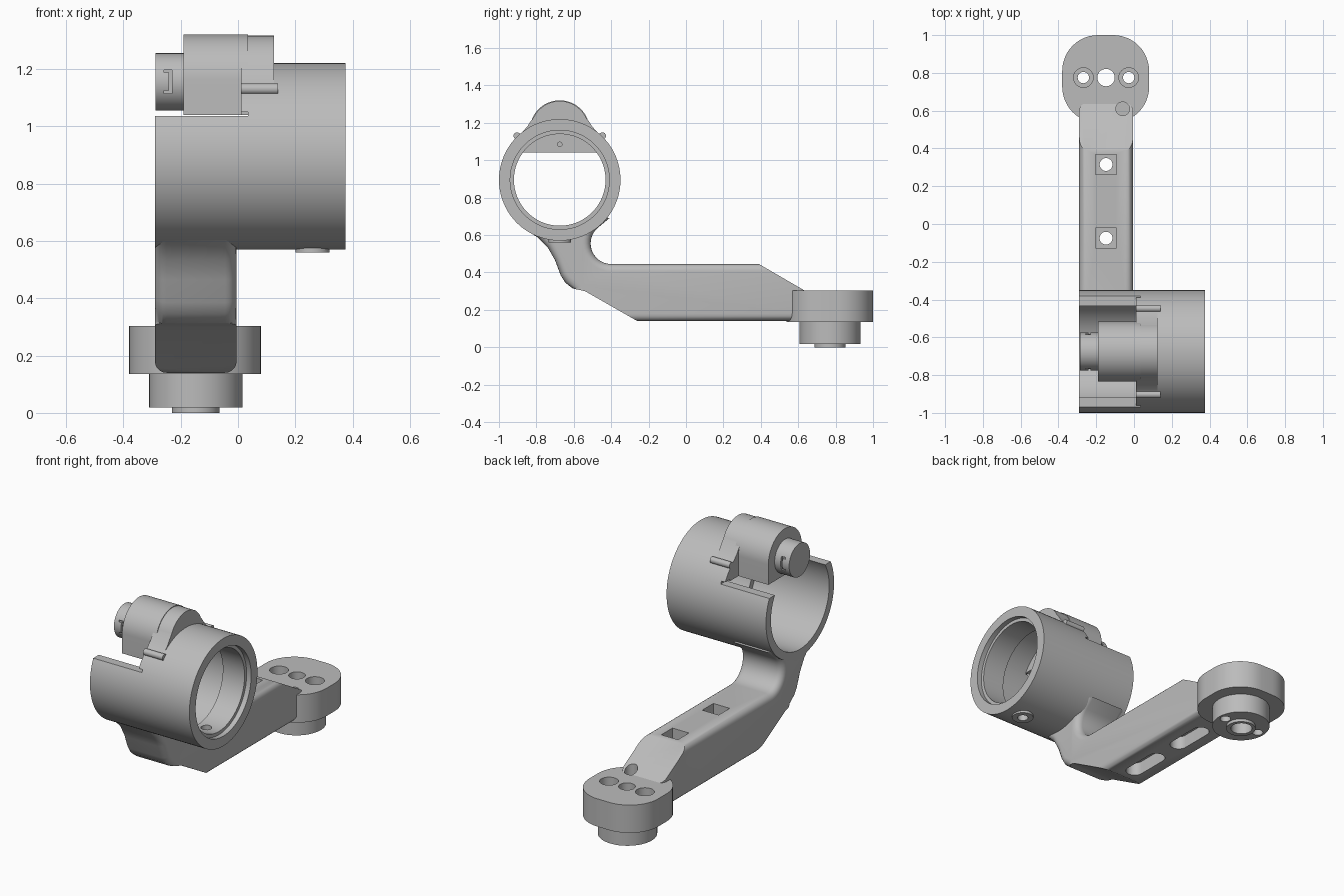
import bpy, bmesh
from math import cos, sin, pi, radians

if "Cube" in bpy.data.objects:
    bpy.data.objects.remove(bpy.data.objects["Cube"], do_unlink=True)

grey = bpy.data.materials.new("plain grey")
grey.use_nodes = True
grey.diffuse_color = (0.5, 0.5, 0.5, 1)
grey.node_tree.nodes["Principled BSDF"].inputs["Base Color"].default_value = (0.5, 0.5, 0.5, 1)

RY, RZ = -0.675, 0.895      # ring axis
CX, BY = -0.148, 0.77       # arm centre line, base centre
X0, X1 = -0.29, 0.375       # ring ends


def arc(cx, cy, r, a0=0, a1=360, n=64):
    """Points of an arc; a full circle leaves out its repeated end."""
    count = n if a1 - a0 == 360 else n + 1
    return [(cx + r * cos(radians(a0 + (a1 - a0) * i / n)),
             cy + r * sin(radians(a0 + (a1 - a0) * i / n))) for i in range(count)]


def rounded(cx, cy, hx, hy, r, n=12):
    pts = []
    for k, (sx, sy) in enumerate(((1, 1), (-1, 1), (-1, -1), (1, -1))):
        pts += arc(cx + sx * (hx - r), cy + sy * (hy - r), r, 90 * k, 90 * k + 90, n)
    return pts


def prism(name, pts, axis, a, b, bevel=0):
    """Extrude a flat outline along an axis from a to b."""
    place = {"x": lambda p, t: (t, p[0], p[1]),
             "z": lambda p, t: (p[0], p[1], t)}[axis]
    bm = bmesh.new()
    lo = [bm.verts.new(place(p, a)) for p in pts]
    hi = [bm.verts.new(place(p, b)) for p in pts]
    caps = [bm.faces.new(lo), bm.faces.new(hi)]
    for i in range(len(pts)):
        j = (i + 1) % len(pts)
        bm.faces.new((lo[i], lo[j], hi[j], hi[i]))
    bmesh.ops.recalc_face_normals(bm, faces=bm.faces)
    if bevel:
        rim = list({e for f in caps for e in f.edges})
        bmesh.ops.bevel(bm, geom=rim, offset=bevel, segments=5, profile=0.5,
                        affect="EDGES", clamp_overlap=True)
    me = bpy.data.meshes.new(name)
    bm.to_mesh(me)
    bm.free()
    me.materials.append(grey)
    ob = bpy.data.objects.new(name, me)
    bpy.context.collection.objects.link(ob)
    return ob


def box(name, x, y, z):
    return prism(name, [(x[0], y[0]), (x[1], y[0]), (x[1], y[1]), (x[0], y[1])], "z", *z)


def cut(ob, *cutters):
    bpy.context.view_layer.objects.active = ob
    for c in cutters:
        m = ob.modifiers.new("cut", "BOOLEAN")
        m.operation, m.solver, m.object = "DIFFERENCE", "EXACT", c
        bpy.ops.object.modifier_apply(modifier=m.name)
        bpy.data.objects.remove(c, do_unlink=True)


def tube_x(r, a, b, y=RY, z=RZ, name="cutter"):
    return prism(name, arc(y, z, r, n=96), "x", a, b)


def tube_z(r, a, b, x=CX, y=BY, name="cutter"):
    return prism(name, arc(x, y, r, n=40), "z", a, b)


# Ring with stepped bore and open top at one end
ring = tube_x(0.325, X0, X1, name="clamp_ring")
cut(ring,
    tube_x(0.278, X0 - 0.1, 0.2),
    tube_x(0.245, 0.1, 0.5),
    tube_x(0.265, 0.345, 0.5),
    box("cutter", (-0.4, 0.01), (-1.1, -0.2), (1.035, 1.4)),
    box("cutter", (-0.4, 0.035), (-1.1, -0.2), (1.035, 1.05)),
    tube_z(0.03, 0.4, 0.8, 0.26, RY))

# Set screw boss under the ring
screw_boss = tube_z(0.06, 0.56, 0.61, 0.26, RY, "screw_boss")
cut(screw_boss, tube_z(0.03, 0.4, 0.8, 0.26, RY))

# Arm: side outline with rounded long edges, sloped at both ends
outline = [(-0.6, 0.14), (0.64, 0.14), (0.64, 0.445), (-0.40, 0.445)]
outline += arc(-0.40, 0.555, 0.11, 270, 130, 14)[1:]
outline += [(-0.41, 0.69), (-0.60, 0.75), (-0.86, 0.63), (-0.79, 0.585),
            (-0.74, 0.535), (-0.70, 0.465), (-0.67, 0.385), (-0.645, 0.345), (-0.60, 0.31)]
arm = prism("arm", outline, "x", X0, -0.005, bevel=0.04)
cut(arm,
    tube_x(0.30, -0.5, 0.5),
    prism("cutter", [(0.39, 0.445), (0.70, 0.265), (0.8, 0.6), (0.39, 0.6)], "x", -0.5, 0.3),
    prism("cutter", [(-0.61, 0.315), (-0.54, 0.30), (-0.26, 0.14), (-0.19, 0.1), (-0.7, 0.1),
                     (-0.7, 0.315)], "x", -0.5, 0.3))
for y in (-0.075, 0.315):
    cut(arm,
        box("cutter", (CX - 0.055, CX + 0.055), (y - 0.053, y + 0.053), (0.36, 0.6)),
        prism("cutter", rounded(CX, y, 0.05, 0.145, 0.0499), "z", 0.05, 0.22),
        tube_z(0.034, 0.1, 0.5, CX, y))

# Base foot with a boss and a locating collar below
base = prism("base_foot", rounded(CX - 0.002, 0.768, 0.23, 0.232, 0.19), "z", 0.135, 0.303)
boss = tube_z(0.163, 0.018, 0.14, name="base_boss")
collar = tube_z(0.083, 0.0, 0.025, name="base_collar")
for part in (base, boss, collar):
    cut(part, tube_z(0.046, -0.1, 0.5, CX, 0.775), tube_z(0.06, -0.1, 0.08, CX, 0.775))
for x in (CX - 0.12, CX + 0.12):
    cut(base, tube_z(0.03, -0.1, 0.5, x, 0.775), tube_z(0.052, 0.22, 0.5, x, 0.775))
    cut(boss, tube_z(0.03, -0.1, 0.5, x, 0.775))
for part in (base, arm):
    cut(part, tube_z(0.036, 0.22, 0.6, -0.06, 0.61))

# Rounded housing above the opening
housing = prism("housing", [(RY - 0.16, 1.04), (RY + 0.16, 1.04)] +
                arc(RY, 1.16, 0.16, 0, 180, 40), "x", -0.19, 0.035)

# Flared saddle and flange that tie the housing to the ring
flare = [(0.24, 1.112), (0.205, 1.147), (0.175, 1.178), (0.158, 1.205)]
hump = [(RY + y, z) for y, z in flare] + arc(RY, 1.16, 0.156, 25, 155, 32) \
    + [(RY - y, z) for y, z in reversed(flare)]
saddle = prism("saddle", [(RY - 0.235, 1.09), (RY + 0.235, 1.09)] + hump, "x", 0.01, 0.125)
cut(saddle, tube_x(0.29, -0.5, 0.5))
flange = prism("flange", [(RY - 0.238, 1.04), (RY + 0.238, 1.04)] + hump, "x", 0.01, 0.04)
for part in (housing, flange):
    cut(part, tube_x(0.012, -0.1, 0.1, RY, 1.085))

# Small screw ribs either side of the saddle
screws = [tube_x(0.019, 0.01, 0.14, RY + s * 0.228, 1.13, n)
          for s, n in ((1, "back_screw"), (-1, "front_screw"))]

# Knob with a bracket-shaped groove on each side
knob = tube_x(0.1, -0.287, -0.18, RY, 1.155, "knob")
for s in (-1, 1):
    y = sorted((RY + s * 0.08, RY + s * 0.12))
    cut(knob, box("cutter", (-0.24, -0.23), y, (1.115, 1.197)))
    for z in (1.115, 1.187):
        cut(knob, box("cutter", (-0.258, -0.235), y, (z, z + 0.01)))

# Smooth shading with sharp creases kept
parts = [ring, screw_boss, arm, base, boss, collar, housing, saddle, flange, knob] + screws
bpy.ops.object.select_all(action="DESELECT")
for part in parts:
    part.select_set(True)
bpy.context.view_layer.objects.active = ring
bpy.ops.object.shade_smooth_by_angle(angle=radians(32))
